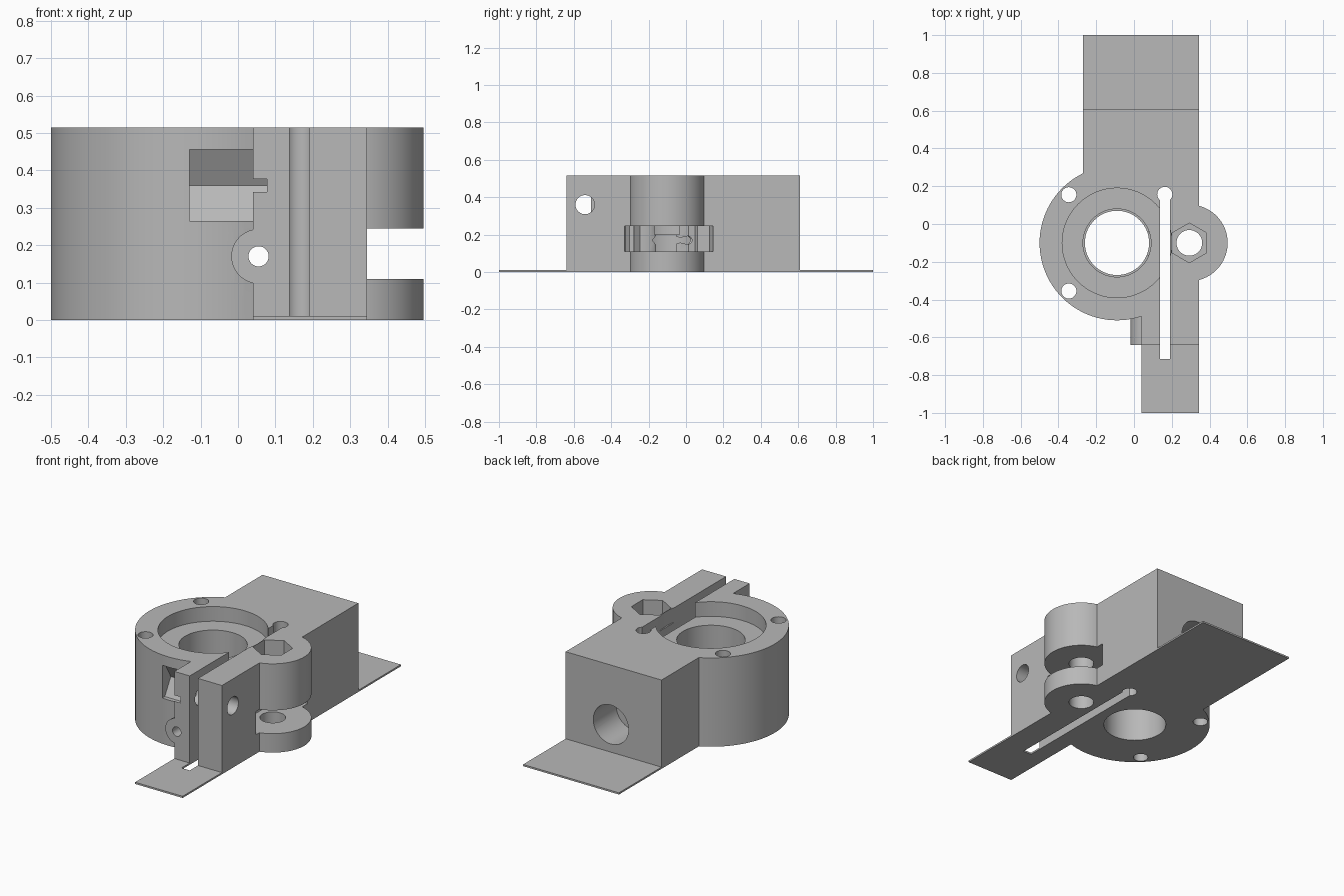
import bpy, bmesh, math
from mathutils import Matrix, Vector

old = bpy.data.objects.get("Cube")
if old:
    bpy.data.objects.remove(old, do_unlink=True)

grey = bpy.data.materials.new("plain grey")
grey.use_nodes = True
colour = (0.48, 0.48, 0.48, 1)
grey.diffuse_color = colour
grey.node_tree.nodes["Principled BSDF"].inputs["Base Color"].default_value = colour

H = 0.515                # body height
HUB = (-0.09, -0.10)     # main bore axis
LUG = (0.293, -0.10)     # adjuster lug axis
BOLT = (-0.54, 0.36)     # clamp bolt axis (y, z)
FEED = (0.055, 0.17)     # feed channel axis (x, z)


def prism(name, points, low, high, axis="Z"):
    """Extrude a flat outline from low to high along an axis."""
    bm = bmesh.new()
    place = {"X": lambda a, b, c: (c, a, b),
             "Y": lambda a, b, c: (a, c, b),
             "Z": lambda a, b, c: (a, b, c)}[axis]
    face = bm.faces.new([bm.verts.new(place(a, b, low)) for a, b in points])
    out = bmesh.ops.extrude_face_region(bm, geom=[face])
    moved = [v for v in out["geom"] if isinstance(v, bmesh.types.BMVert)]
    bmesh.ops.translate(bm, verts=moved, vec=Vector(place(0, 0, high - low)))
    bmesh.ops.recalc_face_normals(bm, faces=bm.faces)
    mesh = bpy.data.meshes.new(name)
    bm.to_mesh(mesh)
    bm.free()
    mesh.materials.append(grey)
    obj = bpy.data.objects.new(name, mesh)
    bpy.context.collection.objects.link(obj)
    return obj


def ring(centre, radii, sides, turn=0.0):
    """Points round a centre; several radii alternate to make teeth."""
    return [(centre[0] + radii[i % len(radii)] * math.cos(turn + math.tau * i / sides),
             centre[1] + radii[i % len(radii)] * math.sin(turn + math.tau * i / sides))
            for i in range(sides)]


def rod(name, centre, radius, low, high, axis="Z", sides=48):
    return prism(name, ring(centre, [radius], sides), low, high, axis)


def block(name, x0, x1, y0, y1, z0, z1):
    return prism(name, [(x0, y0), (x1, y0), (x1, y1), (x0, y1)], z0, z1)


def combine(body, tools, operation):
    """Apply each tool to the body in turn, then remove the tool."""
    for tool in tools:
        tool.hide_render = True
        mod = body.modifiers.new(tool.name, "BOOLEAN")
        mod.operation = operation
        mod.solver = "EXACT"
        mod.object = tool
        bpy.context.view_layer.objects.active = body
        bpy.ops.object.modifier_apply(modifier=mod.name)
        bpy.data.objects.remove(tool, do_unlink=True)


# Solid masses: round hub, rear block, front clamp, lug, feed boss, thin flaps
body = rod("clamp_body", HUB, 0.41, 0, H, sides=96)
combine(body, [
    block("rear_block", -0.27, 0.345, -0.1, 0.61, 0, H),
    block("front_clamp", 0.04, 0.345, -0.64, 0, 0, H),
    rod("adjuster_lug", LUG, 0.203, 0, H, sides=64),
    rod("feed_boss", FEED, 0.073, -0.64, -0.2, "Y"),
    block("rear_flap", -0.27, 0.345, 0.5, 1, 0, 0.01),
    block("front_flap", 0.04, 0.345, -1, -0.5, 0, 0.01),
], "UNION")

# Main stepped bore
cuts = [
    rod("bearing_seat", HUB, 0.29, 0.43, H + 0.1, sides=72),
    rod("upper_bore", HUB, 0.18, 0.2, H + 0.1, sides=64),
    rod("lower_bore", HUB, 0.17, -0.1, 0.3, sides=64),
]
# Screw holes and the clamp slit with its round end
for i, (x, y) in enumerate([(-0.345, 0.155), (-0.345, -0.355), (0.163, 0.157)]):
    cuts.append(rod(f"screw_hole_{i}", (x, y), 0.04, -0.1, H + 0.1, sides=32))
cuts.append(block("clamp_slit", 0.138, 0.191, -0.715, 0.157, -0.1, H + 0.1))

# Adjuster: wheel gap, nut pocket and bolt hole
cuts += [
    prism("wheel_gap", ring(LUG, [0.25, 0.25, 0.225, 0.225], 40), 0.11, 0.245),
    prism("lug_nut_pocket", ring(LUG, [0.105], 6, math.pi / 2), 0.35, H + 0.1),
    rod("lug_bolt_hole", LUG, 0.068, -0.1, H + 0.1, sides=40),
]
# Clamp bolt across the slit with its nut pocket
cuts += [
    prism("clamp_nut_pocket", ring(BOLT, [0.11], 6), -0.13, 0.078, "X"),
    rod("clamp_bolt_hole", BOLT, 0.051, 0, 0.6, "X", 40),
]
# Feed channel from front to back with a wide rear socket
cuts += [
    rod("feed_hole", FEED, 0.027, -0.9, 0.9, "Y", 32),
    rod("feed_socket", FEED, 0.113, 0.4, 0.9, "Y", 48),
]
combine(body, cuts, "DIFFERENCE")

bpy.ops.object.select_all(action="DESELECT")
body.select_set(True)
bpy.context.view_layer.objects.active = body
bpy.ops.object.shade_smooth_by_angle(angle=math.radians(25))
